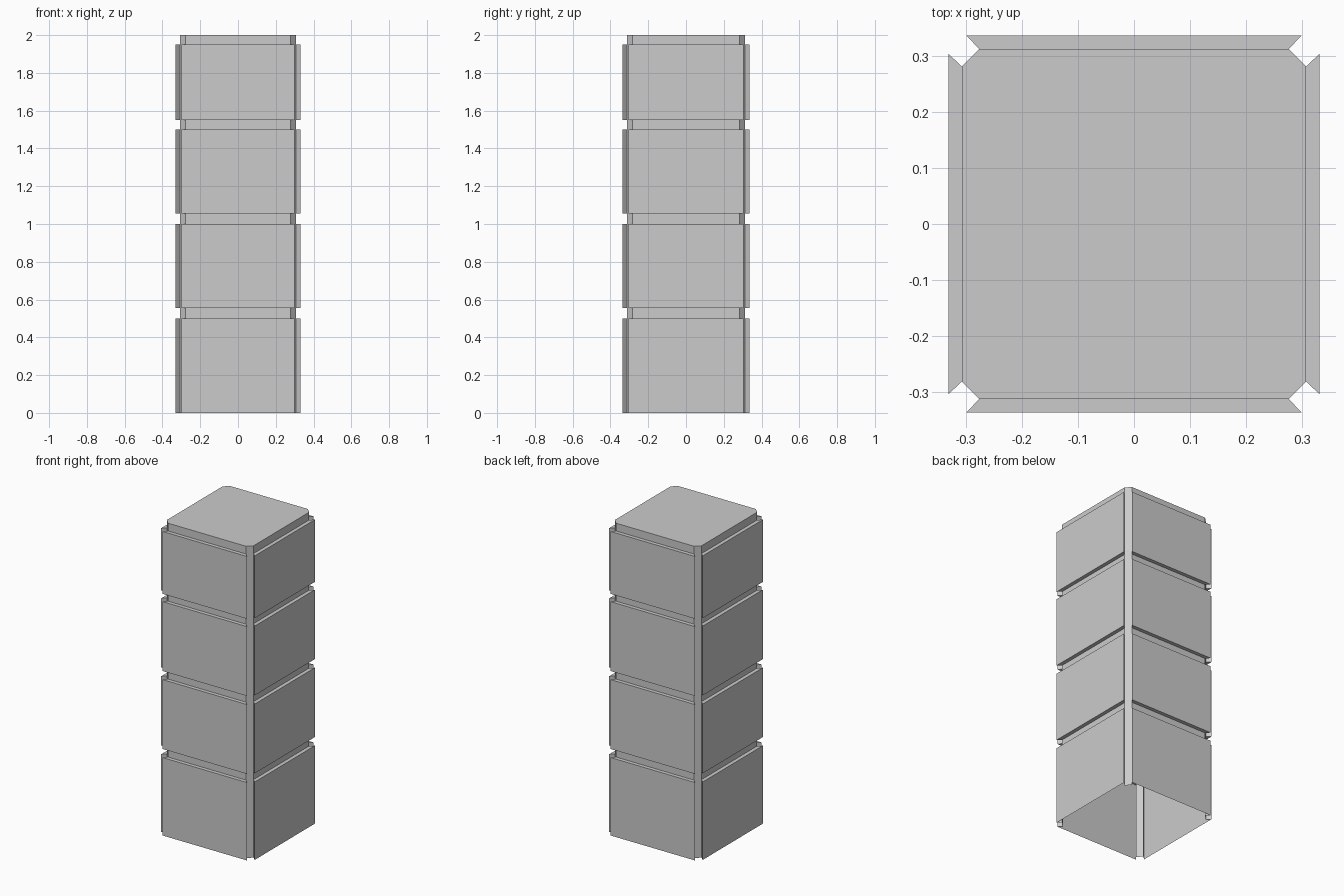
import bpy, bmesh

if "Cube" in bpy.data.objects:
    bpy.data.objects.remove(bpy.data.objects["Cube"])

# Core outline: rectangle with chamfered corners
OUTLINE = [(-0.277, -0.313), (0.277, -0.313), (0.308, -0.282), (0.308, 0.282),
           (0.277, 0.313), (-0.277, 0.313), (-0.308, 0.282), (-0.308, -0.282)]
# Heights where panels and grooves alternate
LEVELS = [0, 0.5, 0.555, 1.0, 1.055, 1.5, 1.55, 1.95, 2.0]
DEPTH = 0.024   # how far panels stand out
FLARE = 0.0225  # how far panel ends widen

bm = bmesh.new()
rings = [[bm.verts.new((x, y, z)) for x, y in OUTLINE] for z in LEVELS]

# Shell walls; the long sides of every other band become panels
panels = []
for k in range(len(LEVELS) - 1):
    lo, hi = rings[k], rings[k + 1]
    for i in range(8):
        j = (i + 1) % 8
        face = bm.faces.new((lo[i], lo[j], hi[j], hi[i]))
        if k % 2 == 0 and i % 2 == 0:
            panels.append(face)

# Closed top, open underside
bm.faces.new(rings[-1])
bm.normal_update()

# Push out the panels, with ends flaring outwards
for face in bmesh.ops.extrude_discrete_faces(bm, faces=panels)["faces"]:
    face.normal_update()
    n = face.normal.copy()
    along = n.yx.to_3d()
    along.x, along.y, along.z = abs(n.y), abs(n.x), 0
    for v in face.verts:
        side = 1 if v.co.dot(along) > 0 else -1
        v.co += n * DEPTH + along * side * FLARE

# Remove ledges under the lowest panels so the base stays open
base = [f for f in bm.faces if all(v.co.z < 1e-4 for v in f.verts)]
bmesh.ops.delete(bm, geom=base, context='FACES')
bmesh.ops.recalc_face_normals(bm, faces=bm.faces)

mesh = bpy.data.meshes.new("panelled_pillar")
bm.to_mesh(mesh)
bm.free()
pillar = bpy.data.objects.new("panelled_pillar", mesh)
bpy.context.collection.objects.link(pillar)
